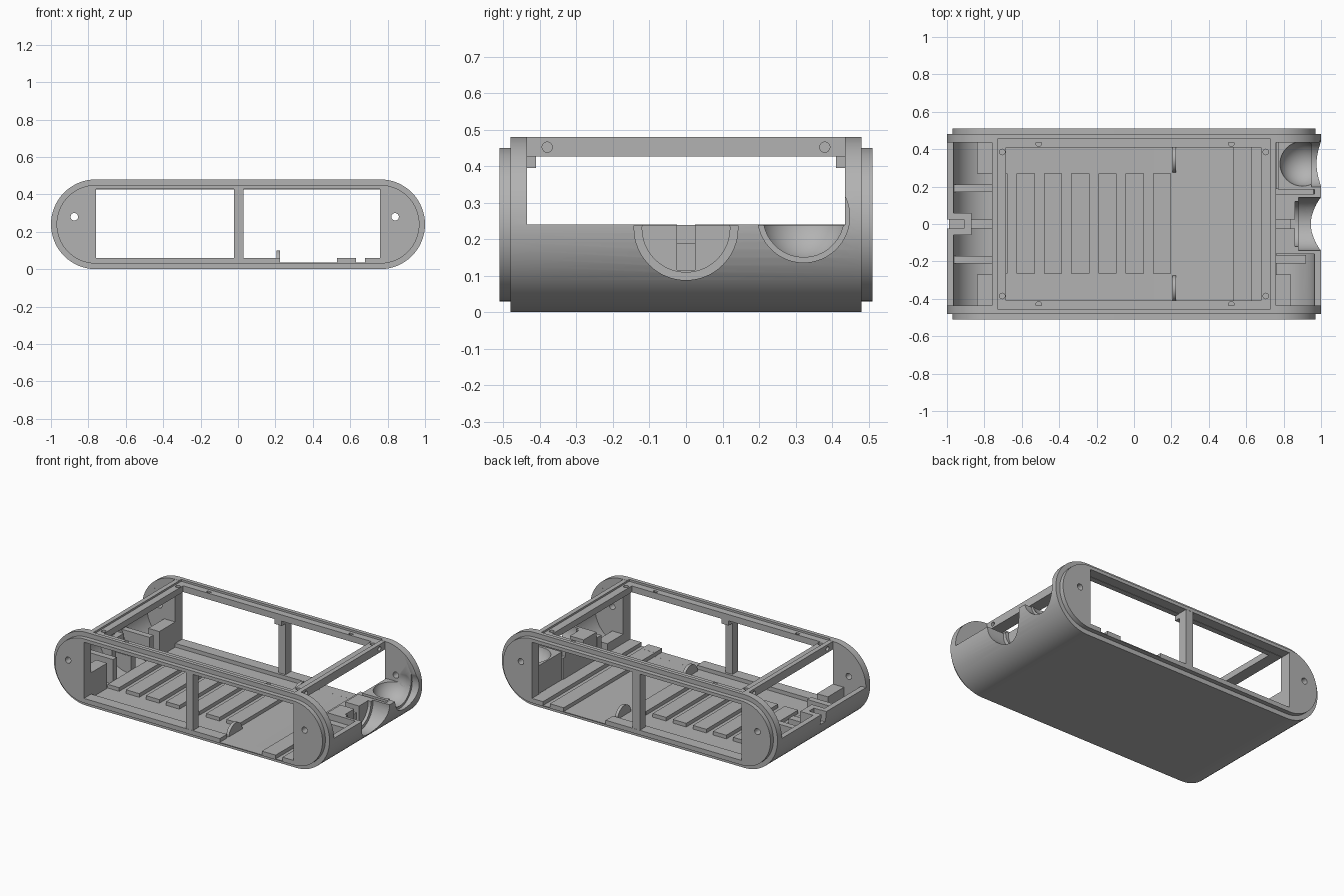
import bpy, bmesh, math
from mathutils import Matrix

if "Cube" in bpy.data.objects:
    bpy.data.objects.remove(bpy.data.objects["Cube"])

grey = bpy.data.materials.new("grey")
grey.diffuse_color = (0.45, 0.45, 0.45, 1)
grey.use_nodes = True
grey.node_tree.nodes["Principled BSDF"].inputs["Base Color"].default_value = grey.diffuse_color


def make(name, bm):
    bmesh.ops.recalc_face_normals(bm, faces=bm.faces)
    me = bpy.data.meshes.new(name)
    bm.to_mesh(me)
    bm.free()
    me.materials.append(grey)
    ob = bpy.data.objects.new(name, me)
    bpy.context.collection.objects.link(ob)
    return ob


def box(name, x0, x1, y0, y1, z0, z1):
    bm = bmesh.new()
    m = Matrix.Translation(((x0 + x1) / 2, (y0 + y1) / 2, (z0 + z1) / 2))
    m = m @ Matrix.Diagonal((x1 - x0, y1 - y0, z1 - z0, 1))
    bmesh.ops.create_cube(bm, size=1, matrix=m)
    return make(name, bm)


def stadium(name, r, y0, y1, n=32):
    """Rounded-end profile extruded along y."""
    bm = bmesh.new()
    pts = []
    for side in (1, -1):
        for i in range(n + 1):
            a = math.pi * (i / n - 0.5)
            pts.append((side * (0.76 + r * math.cos(a)), 0.24 + side * r * math.sin(a)))
    f = bm.faces.new([bm.verts.new((x, y0, z)) for x, z in pts])
    ext = bmesh.ops.extrude_face_region(bm, geom=[f])
    vs = [v for v in ext["geom"] if isinstance(v, bmesh.types.BMVert)]
    bmesh.ops.translate(bm, verts=vs, vec=(0, y1 - y0, 0))
    return make(name, bm)


def rod(name, axis, c, r, length, n=48):
    bm = bmesh.new()
    rot = {"x": Matrix.Rotation(math.pi / 2, 4, "Y"), "y": Matrix.Rotation(math.pi / 2, 4, "X"),
           "z": Matrix.Identity(4)}[axis]
    bmesh.ops.create_cone(bm, cap_ends=True, segments=n, radius1=r, radius2=r, depth=length,
                          matrix=Matrix.Translation(c) @ rot)
    return make(name, bm)


def ball(name, c, r):
    bm = bmesh.new()
    bmesh.ops.create_uvsphere(bm, u_segments=40, v_segments=24, radius=r, matrix=Matrix.Translation(c))
    return make(name, bm)


def boolean(ob, tool, op="DIFFERENCE", keep=False):
    mod = ob.modifiers.new("b", "BOOLEAN")
    mod.operation, mod.object, mod.solver = op, tool, "EXACT"
    bpy.context.view_layer.objects.active = ob
    bpy.ops.object.modifier_apply(modifier="b")
    if not keep:
        bpy.data.objects.remove(tool)


# Main shell with raised lips front and back
shell = stadium("shell", 0.24, -0.48, 0.48)
for s in (-1, 1):
    a, b = sorted((s * 0.47, s * 0.51))
    boolean(shell, stadium("lip", 0.21, a, b), "UNION")
boolean(shell, stadium("cavity", 0.205, -0.435, 0.435))
boolean(shell, box("open_top", -1.1, 1.1, -0.4349, 0.4349, 0.2401, 0.6))
boolean(shell, box("side_window", -0.76, 0.76, -0.6, 0.6, 0.06, 0.428))
for x0, x1 in ((0.225, 0.53), (0.63, 0.68)):
    boolean(shell, box("sill_gap", x0, x1, -0.6, 0.6, 0.0352, 0.1))

# Upper frame: two long rails and two cross bars around the lid opening
frame = box("top_frame", -0.76, 0.76, -0.445, 0.445, 0.426, 0.479)
boolean(frame, box("opening", -0.685, 0.68, -0.41, 0.41, 0.4, 0.6))
for x in (-0.705, 0.705):
    for y in (-0.385, 0.385):
        boolean(frame, rod("screw_hole", "z", (x, y, 0.47), 0.015, 0.06, 16))
for x in (-0.51, 0.52):
    for y in (-0.43, 0.43):
        boolean(frame, rod("screw_hole", "z", (x, y, 0.47), 0.015, 0.06, 16))
for y in (-0.38, 0.38):
    for x in (-0.76, 0.76):
        boolean(frame, rod("end_hole", "x", (x, y, 0.452), 0.014, 0.05, 16))
for ob in (shell, frame):
    boolean(ob, box("lid_seat", -0.73, 0.73, -0.455, 0.455, 0.467, 0.6))

# Round through-holes in the side plates
for x in (-0.875, 0.84):
    boolean(shell, rod("plate_hole", "y", (x, 0, 0.28), 0.02, 1.2, 24))

# End blocks, clipped to the rounded profile
mold = stadium("mold", 0.22, -0.45, 0.45)


def end_block(name, *dims):
    ob = box(name, *dims)
    boolean(ob, mold, "INTERSECT", keep=True)
    return ob


right = [
    end_block("port_block", 0.76, 1, -0.16, 0.16, 0.01, 0.239),
    end_block("cup_block", 0.77, 1, 0.185, 0.44, 0.01, 0.239),
    end_block("right_rib_back", 0.76, 0.96, 0.155, 0.19, 0.01, 0.2),
    end_block("right_rib_front", 0.76, 0.92, -0.21, -0.165, 0.01, 0.2),
    end_block("corner_pad", 0.76, 0.84, -0.44, -0.27, 0.01, 0.12),
]
left = [
    end_block("left_rib_back", -0.97, -0.76, 0.17, 0.21, 0.01, 0.2),
    end_block("left_rib_front", -0.97, -0.76, -0.21, -0.17, 0.01, 0.2),
    end_block("left_pad_back", -0.84, -0.76, 0.27, 0.44, 0.01, 0.2),
    end_block("left_pad_front", -0.84, -0.76, -0.44, -0.27, 0.01, 0.2),
    end_block("socket_block", -0.99, -0.87, -0.06, 0.06, 0.01, 0.239),
    end_block("socket_bar", -0.88, -0.76, -0.025, 0.025, 0.01, 0.15),
]
bpy.data.objects.remove(mold)

# Round port, slot and spherical cup in the right end; small slot in the left end
cuts = [
    rod("port_bore", "x", (1.0, 0, 0.23), 0.12, 0.28, 64),
    rod("port_rim", "x", (1.03, 0, 0.23), 0.142, 0.3, 64),
    box("port_slot", 0.7, 0.9, -0.025, 0.025, 0.19, 0.5),
    box("port_notch", 0.84, 0.9, -0.025, 0.025, 0.115, 0.5),
    ball("cup", (0.9, 0.322, 0.262), 0.122),
    rod("cup_mouth", "x", (1.0, 0.322, 0.262), 0.108, 0.2, 64),
    rod("cup_rim", "x", (1.05, 0.322, 0.262), 0.126, 0.2, 64),
]
for c in cuts:
    for ob in [shell] + right[:3]:
        boolean(ob, c, keep=True)
    bpy.data.objects.remove(c)
socket = box("socket_slot", -1.1, -0.91, -0.025, 0.025, 0.17, 0.4)
boolean(left[4], socket, keep=True)
boolean(shell, socket)

# Floor: raised slats, cross rails and end step
for i in range(7):
    x = 0.198 - 0.1457 * i
    box("slat", max(x - 0.097, -0.76), x, -0.265, 0.27, 0.03, 0.059)
box("floor_rail", 0.53, 0.63, -0.48, 0.48, 0.03, 0.0595)
box("floor_step", 0.68, 0.765, -0.436, 0.436, 0.03, 0.06)

# Middle posts with small top brackets, and rounded stop fins
for s in (-1, 1):
    y0, y1 = sorted((s * 0.45, s * 0.509))
    box("middle_post", -0.022, 0.03, y0, y1, 0.05, 0.44)
    y0, y1 = sorted((s * 0.41, s * 0.46))
    box("post_bracket", -0.022, 0.03, y0, y1, 0.395, 0.43)
    fin = rod("stop_fin", "x", (0.215, s * 0.345, 0.03), 0.07, 0.02)
    boolean(fin, box("fin_base", 0, 0.4, -0.6, 0.6, -0.1, 0.03))

# Smooth curved walls, keep edges sharp
for ob in bpy.context.scene.objects:
    ob.select_set(True)
bpy.context.view_layer.objects.active = shell
bpy.ops.object.shade_smooth_by_angle(angle=math.radians(30))
